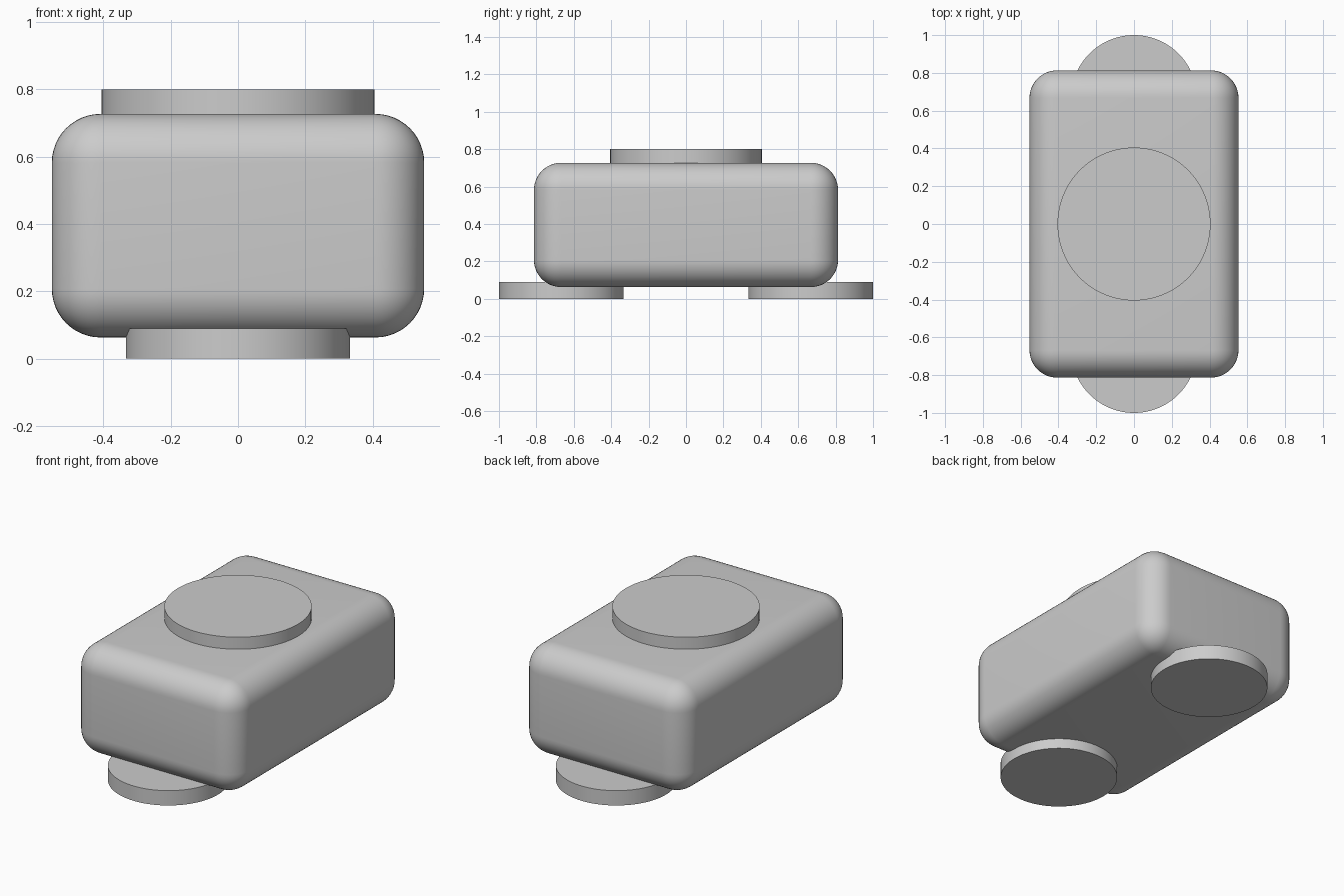
import bpy
import math

default = bpy.data.objects.get("Cube")
if default:
    bpy.data.objects.remove(default, do_unlink=True)

grey = bpy.data.materials.new("light grey")
grey.use_nodes = True
colour = (0.6, 0.6, 0.6, 1)
grey.diffuse_color = colour
grey.node_tree.nodes["Principled BSDF"].inputs["Base Color"].default_value = colour


def finish(name):
    """Name, colour and smooth the active part, keeping sharp rims."""
    part = bpy.context.object
    part.name = name
    part.data.materials.append(grey)
    bpy.ops.object.shade_smooth_by_angle(angle=math.radians(30))
    return part


def disc(name, radius, y, bottom, top):
    bpy.ops.mesh.primitive_cylinder_add(
        vertices=96, radius=radius, depth=top - bottom,
        location=(0, y, (bottom + top) / 2))
    return finish(name)


# Rounded box body
bpy.ops.mesh.primitive_cube_add(size=1, location=(0, 0, 0.395))
box = bpy.context.object
box.scale = (1.106, 1.626, 0.664)
bpy.ops.object.transform_apply(location=False, rotation=False, scale=True)
bevel = box.modifiers.new("rounded_edges", 'BEVEL')
bevel.width = 0.145
bevel.segments = 12
bpy.ops.object.modifier_apply(modifier=bevel.name)
finish("body")

# Round plate on top, sunk slightly into the body
disc("top_plate", 0.405, 0, 0.70, 0.80)

# Round feet under the front and back ends
for name, side in (("front_foot", -1), ("back_foot", 1)):
    disc(name, 0.333, side * 0.667, 0, 0.09)
